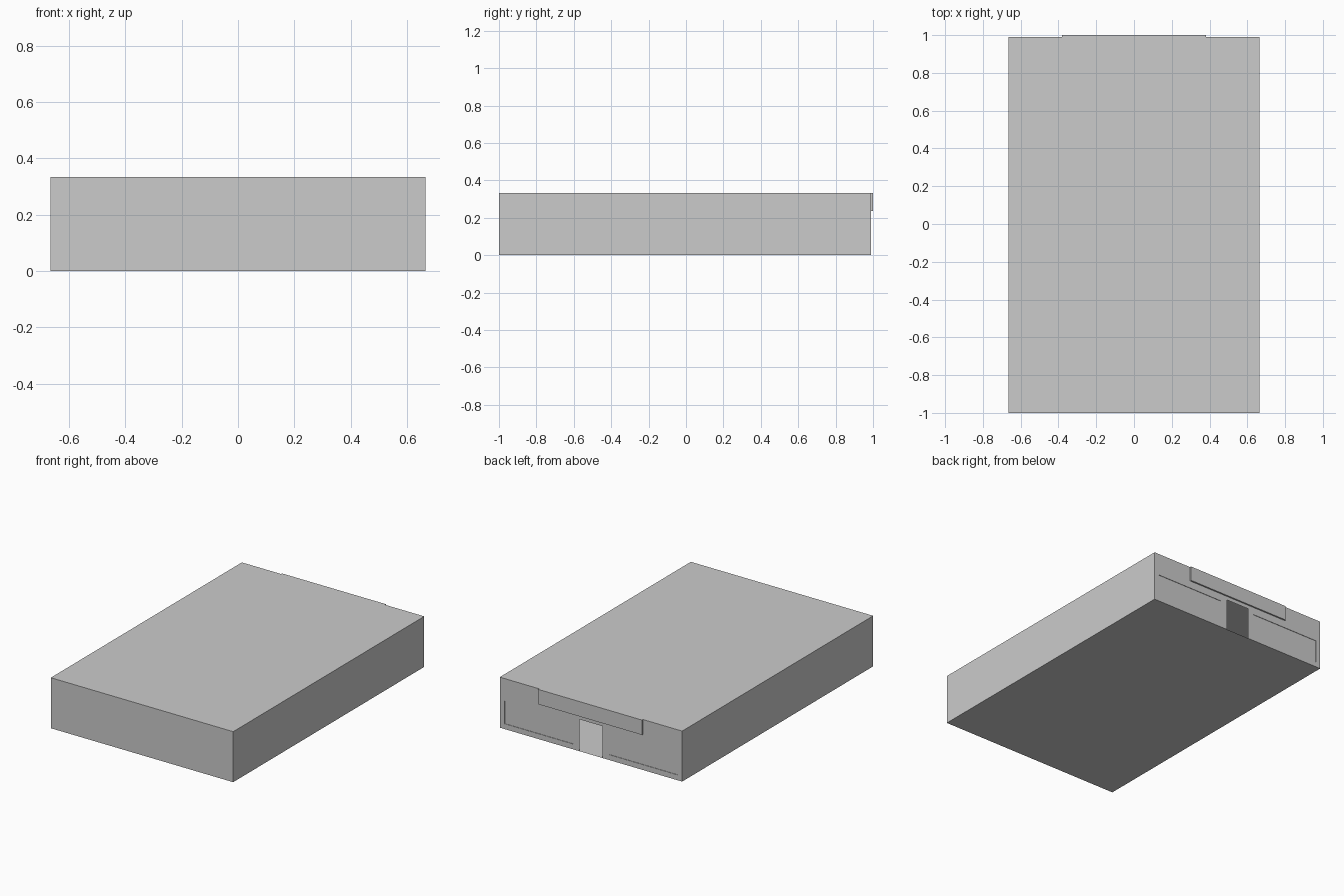
import bpy, bmesh

if "Cube" in bpy.data.objects:
    bpy.data.objects.remove(bpy.data.objects["Cube"])

W, Y0, Y1, H = 0.665, -1.0, 0.99, 0.333


def finish(name, bm):
    mesh = bpy.data.meshes.new(name)
    bm.to_mesh(mesh)
    bm.free()
    obj = bpy.data.objects.new(name, mesh)
    bpy.context.collection.objects.link(obj)
    return obj


def box(name, lo, hi, drop_back=False):
    bm = bmesh.new()
    bmesh.ops.create_cube(bm, size=1)
    for v in bm.verts:
        v.co = [hi[i] if v.co[i] > 0 else lo[i] for i in range(3)]
    if drop_back:
        back = [f for f in bm.faces if f.normal.y > 0.9]
        bmesh.ops.delete(bm, geom=back, context='FACES_ONLY')
    return finish(name, bm)


# Hollow building shell: floor, roof and three walls
box("building_shell", (-W, Y0, 0), (W, Y1, H), drop_back=True)

# Entrance wall: grid with an open doorway and two shallow window recesses
xs = [-W, -0.63, -0.13, -0.085, 0.085, 0.13, 0.63, W]
zs = [0, 0.035, 0.185, 0.21, H]
bm = bmesh.new()
grid = [[bm.verts.new((x, Y1, z)) for z in zs] for x in xs]
windows = []
for i in range(len(xs) - 1):
    for k in range(len(zs) - 1):
        if i == 3 and k < 3:
            continue  # doorway
        f = bm.faces.new((grid[i][k], grid[i][k + 1],
                          grid[i + 1][k + 1], grid[i + 1][k]))
        if i in (1, 5) and k == 1:
            windows.append(f)
for f in windows:
    new = bmesh.ops.extrude_discrete_faces(bm, faces=[f])["faces"][0]
    bmesh.ops.translate(bm, verts=new.verts, vec=(0, -0.003, 0))
# Merge the plain wall cells so only real edges remain
bmesh.ops.dissolve_limit(bm, angle_limit=0.01, verts=bm.verts, edges=bm.edges)
bmesh.ops.triangulate(bm, faces=[f for f in bm.faces if len(f.verts) > 4])
finish("entrance_wall", bm)

# Blank sign board above the doorway
box("sign_board", (-0.38, Y1, 0.235), (0.38, 1.0, H))
